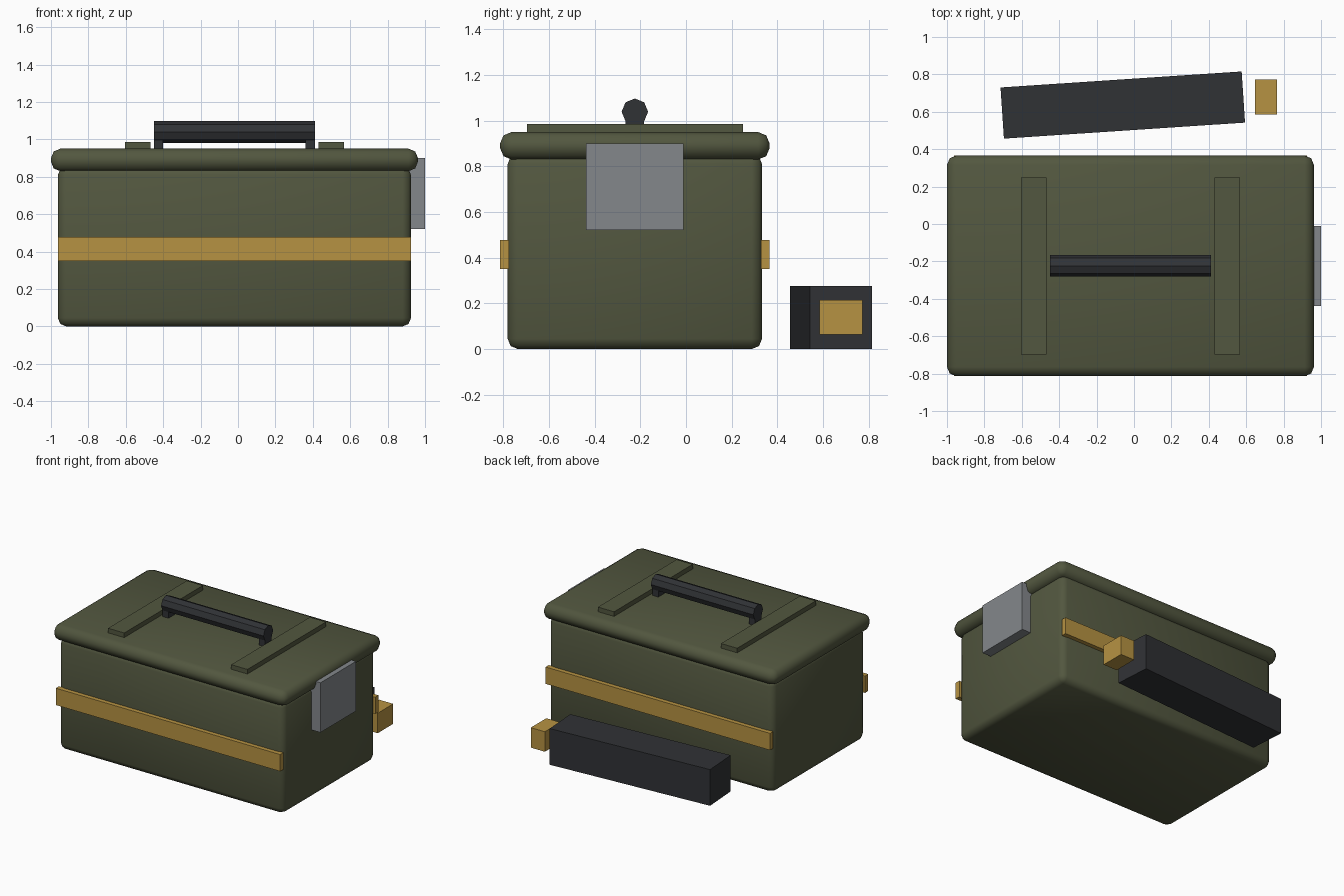
import bpy
import math

if "Cube" in bpy.data.objects:
    bpy.data.objects.remove(bpy.data.objects["Cube"])


def material(name, rgb):
    m = bpy.data.materials.new(name)
    m.diffuse_color = (*rgb, 1)
    m.use_nodes = True
    m.node_tree.nodes["Principled BSDF"].inputs["Base Color"].default_value = m.diffuse_color
    return m


OLIVE = material("olive_paint", (0.085, 0.095, 0.05))
GOLD = material("brass", (0.47, 0.29, 0.055))
BLACK = material("black", (0.03, 0.032, 0.036))
STEEL = material("steel", (0.23, 0.245, 0.26))
CX, CY = -0.019, -0.224  # centre of the box


def box(name, xr, yr, zr, mat, bevel=0.0, turn=0.0):
    """Box from its x, y and z ranges, optionally with rounded edges."""
    ranges = (xr, yr, zr)
    bpy.ops.mesh.primitive_cube_add(size=1, location=[(a + b) / 2 for a, b in ranges])
    ob = bpy.context.object
    ob.name = name
    ob.scale = [b - a for a, b in ranges]
    bpy.ops.object.transform_apply(location=False, rotation=False, scale=True)
    ob.rotation_euler.z = turn
    ob.data.materials.append(mat)
    if bevel:
        mod = ob.modifiers.new("rounded_edges", 'BEVEL')
        mod.width = bevel
        mod.segments = 2
        bpy.ops.object.modifier_apply(modifier=mod.name)
        bpy.ops.object.shade_smooth_by_angle(angle=math.radians(50))
    return ob


def around(c, half):
    return (c - half, c + half)


# Main box and lid
box("body", around(CX, 0.944), around(CY, 0.557), (0, 0.855), OLIVE, 0.045)
box("lid", around(CX, 0.981), around(CY, 0.59), (0.83, 0.95), OLIVE, 0.05)

# Paired parts: lid ribs, handle posts, side bands
for side, s in (("left", -1), ("right", 1)):
    box(f"lid_rib_{side}", around(CX + s * 0.518, 0.068), around(CY, 0.473),
        (0.935, 0.985), OLIVE)
    box(f"handle_post_{side}", around(CX + s * 0.406, 0.025), around(CY, 0.04),
        (0.94, 1.03), BLACK)
for side, s in (("front", -1), ("back", 1)):
    box(f"band_{side}", around(CX, 0.944), around(CY + s * 0.571, 0.019),
        (0.35, 0.478), GOLD)

# Eight-sided grip
bpy.ops.mesh.primitive_cylinder_add(vertices=8, radius=0.058, depth=0.862,
                                    location=(CX, CY, 1.039),
                                    rotation=(0, math.pi / 2, 0))
grip = bpy.context.object
grip.name = "handle_grip"
grip.data.materials.append(BLACK)

# Latch plate on the right end
box("latch", (0.915, 1.0), around(CY, 0.214), (0.522, 0.9), STEEL)

# Loose block lying behind the box, with its brass tip
box("loose_block", around(-0.06, 0.646), around(0.636, 0.137), (0, 0.275), BLACK,
    turn=math.radians(3.8))
box("loose_tip", (0.647, 0.765), (0.585, 0.772), (0.063, 0.215), GOLD)
